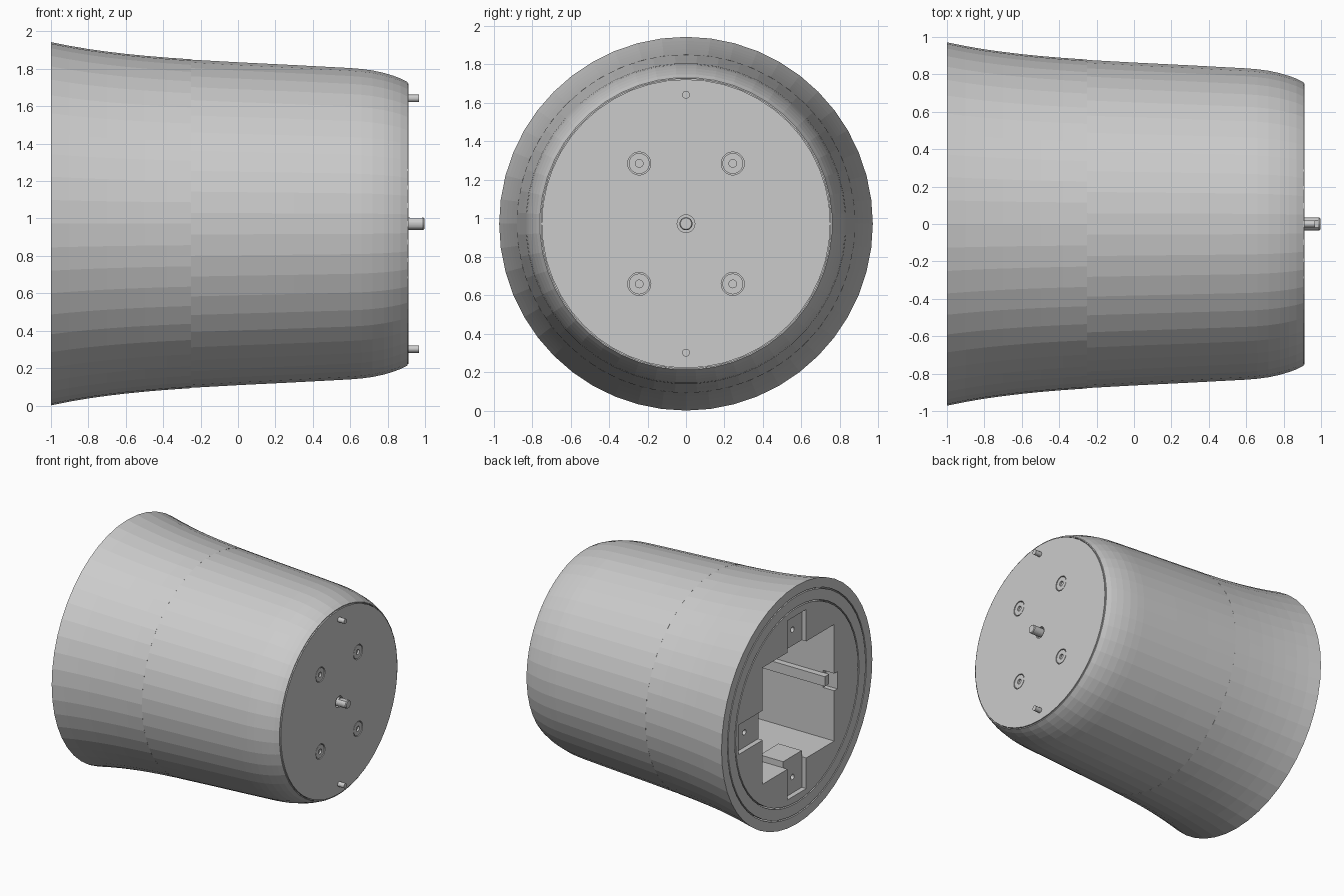
import bpy, bmesh
from math import cos, sin, pi

if "Cube" in bpy.data.objects:
    bpy.data.objects.remove(bpy.data.objects["Cube"])

CZ = 0.972  # height of the housing axis


def finish(name, bm):
    bmesh.ops.remove_doubles(bm, verts=bm.verts, dist=1e-5)
    bmesh.ops.recalc_face_normals(bm, faces=bm.faces)
    me = bpy.data.meshes.new(name)
    bm.to_mesh(me)
    bm.free()
    ob = bpy.data.objects.new(name, me)
    bpy.context.collection.objects.link(ob)
    return ob


def lathe(name, profile, seg=48, y=0, z=0, phase=0.0):
    """Revolve a closed (x, radius) outline around an axis parallel to x."""
    bm = bmesh.new()
    rings = []
    for i in range(seg):
        t = 2 * pi * (i + phase) / seg
        rings.append([bm.verts.new((x, y + r * cos(t), CZ + z + r * sin(t))) for x, r in profile])
    n = len(profile)
    for i in range(seg):
        a, b = rings[i], rings[(i + 1) % seg]
        for j in range(n):
            k = (j + 1) % n
            if profile[j][1] == 0 and profile[k][1] == 0:
                continue
            bm.faces.new((a[j], a[k], b[k], b[j]))
    return finish(name, bm)


def rod(name, x0, x1, r, y=0, z=0, seg=20):
    return lathe(name, [(x0, 0), (x0, r), (x1, r), (x1, 0)], seg, y, z)


def box(name, x0, x1, y0, y1, z0, z1):
    bm = bmesh.new()
    bmesh.ops.create_cube(bm, size=1)
    for v in bm.verts:
        v.co = ((x0 + x1) / 2 + v.co.x * (x1 - x0),
                (y0 + y1) / 2 + v.co.y * (y1 - y0),
                CZ + (z0 + z1) / 2 + v.co.z * (z1 - z0))
    return finish(name, bm)


def cut(target, cutters):
    """Subtract each cutter, then discard it."""
    bpy.context.view_layer.objects.active = target
    for c in cutters:
        m = target.modifiers.new("cut", 'BOOLEAN')
        m.operation, m.solver, m.object = 'DIFFERENCE', 'EXACT', c
        bpy.ops.object.modifier_apply(modifier=m.name)
        bpy.data.objects.remove(c)


# Flared rear shell and rounded front shell, meeting at a seam
rear = [(-1, .971), (-.9, .951), (-.8, .934), (-.7, .92), (-.6, .908),
        (-.5, .898), (-.38, .888), (-.25, .879)]
front = [(-.25, .879), (0, .865), (.3, .850), (.6, .834), (.66, .829), (.72, .821),
         (.78, .808), (.83, .793), (.87, .778), (.905, .76)]
lathe("rear_shell", rear + [(-.25, .82), (-.85, .86), (-.96, .895), (-1, .895)])
lathe("front_shell", front + [(.905, .753), (.85, .753), (.78, .76), (.6, .79), (-.25, .82)],
      phase=0.5)

# Liner ring seated inside the back rim
lathe("rear_liner_ring", [(-1, .885), (-1, .80), (-.9, .80), (-.9, .862), (-.97, .885)])

# Inner core with the square compartment and screw pockets
core = rod("inner_core", -1, .72, .79, seg=48)
cut(core, [
    box("compartment", -1.1, .6, -.48, .44, -.48, .47),
    box("top_pocket", -1.1, -.96, -.12, .12, .40, .73),
    box("bottom_pocket", -1.1, -.96, -.12, .12, -.73, -.40),
    box("side_pocket", -1.1, -.96, .40, .75, -.12, .12),
    box("side_notch", -1.1, -.9, -.52, -.40, -.07, .07),
])
cut(core, [rod("screw_hole", -1.1, -.8, .022, y, z, 12)
           for y, z in ((0, .6), (0, -.6), (.62, 0))])

# Rail on the compartment wall and screw boss above its floor
box("wall_rail", -.95, .6, -.485, -.43, -.03, .05)
box("floor_boss", -.96, -.75, -.12, .12, -.5, -.43)

# Front plate with counterbores and a shaft opening
screws = [(y, z) for y in (-.243, .243) for z in (-.313, .313)]
plate = rod("front_plate", .80, .912, .75, seg=48)
cut(plate, [rod("counterbore", .892, 1, .06, y, z) for y, z in screws]
    + [rod("shaft_opening", .85, 1, .046)])

# Socket screws in the counterbores
for y, z in screws:
    lathe("plate_screw", [(.88, 0), (.88, .054), (.91, .054), (.91, .02), (.895, .02), (.895, 0)],
          20, y, z)

# Locating pins above and below
for z in (-.67, .67):
    rod("locating_pin", .88, .968, .02, 0, z)

# Central drive shaft with a bevelled tip and a flat
shaft = lathe("drive_shaft", [(.84, 0), (.84, .034), (.99, .034), (.996, .029), (.996, 0)], 24)
cut(shaft, [box("shaft_flat", .92, .985, -.05, .05, .028, .06)])
